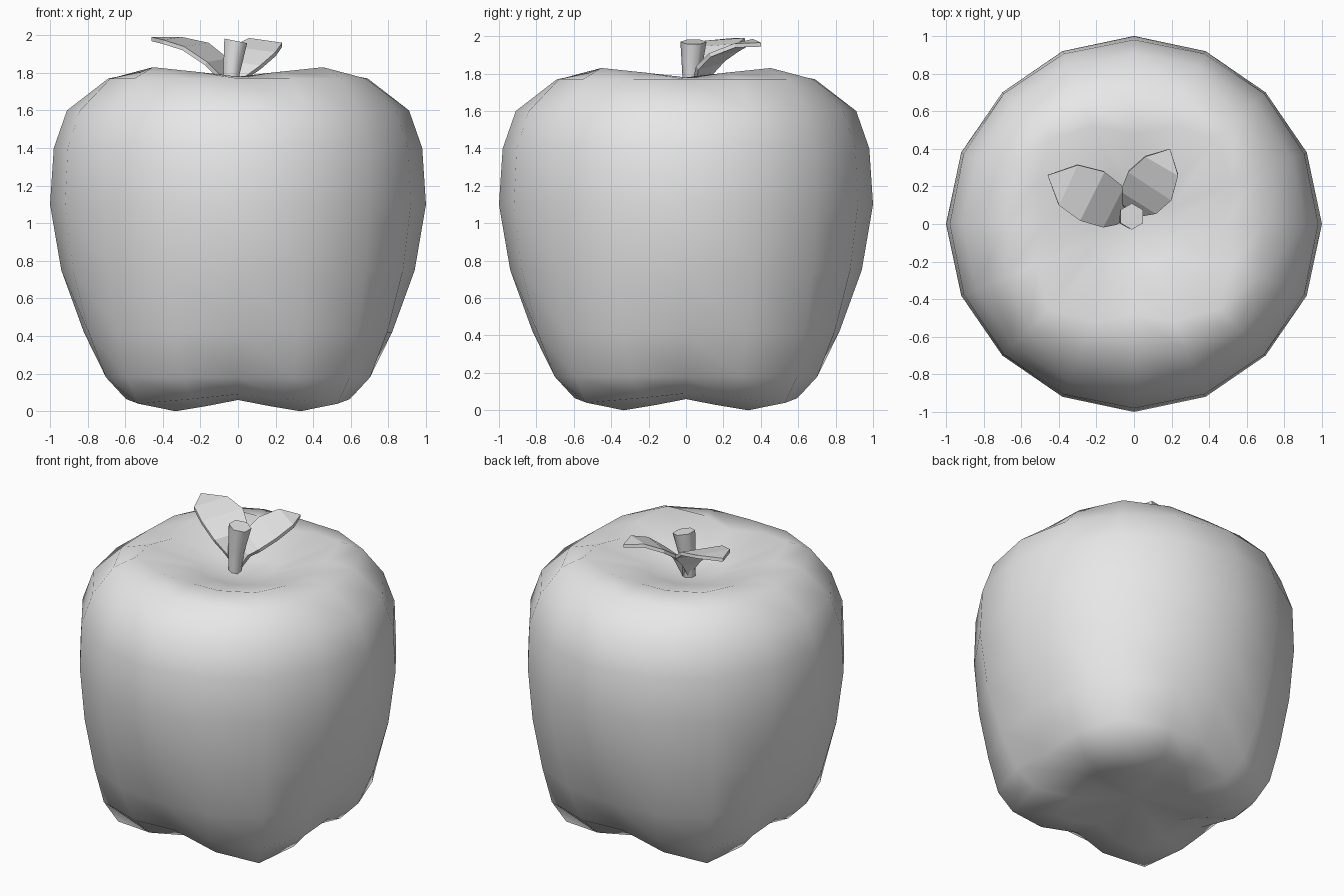
import bpy
import bmesh
from math import pi, cos, sin
from mathutils import Vector

cube = bpy.data.objects.get("Cube")
if cube:
    bpy.data.objects.remove(cube, do_unlink=True)

grey = bpy.data.materials.new("plain grey")
grey.use_nodes = True
grey.diffuse_color = (0.8, 0.8, 0.8, 1)
grey.node_tree.nodes["Principled BSDF"].inputs["Base Color"].default_value = (0.8, 0.8, 0.8, 1)


def add_object(name, bm, smooth=False):
    bmesh.ops.recalc_face_normals(bm, faces=bm.faces)
    mesh = bpy.data.meshes.new(name)
    bm.to_mesh(mesh)
    bm.free()
    for p in mesh.polygons:
        p.use_smooth = smooth
    mesh.materials.append(grey)
    obj = bpy.data.objects.new(name, mesh)
    bpy.context.collection.objects.link(obj)
    return obj


def skin(bm, rings):
    # Bridge neighbouring closed rings with quads
    for a, b in zip(rings, rings[1:]):
        n = len(a)
        for i in range(n):
            bm.faces.new((a[i], a[(i + 1) % n], b[(i + 1) % n], b[i]))


# Fruit: a lathe whose profile swells into four lobes on the diagonals
valley = [(.2, 1.69), (.48, 1.78), (.69, 1.77), (.91, 1.6), (.98, 1.4), (1, 1.1),
          (.94, .75), (.82, .42), (.68, .18), (.54, .09), (.33, .06)]
lobe = [(.24, 1.70), (.64, 1.83), (.78, 1.77), (.91, 1.6), (.98, 1.4), (.99, 1.1),
        (.96, .75), (.9, .42), (.84, .18), (.75, .04), (.47, 0)]
SIDES = 16
bm = bmesh.new()
rings = []
for (r0, z0), (r1, z1) in zip(valley, lobe):
    ring = []
    for i in range(SIDES):
        a = 2 * pi * i / SIDES
        t = sin(2 * a) ** 2
        r = r0 + (r1 - r0) * t
        ring.append(bm.verts.new((r * cos(a), r * sin(a), z0 + (z1 - z0) * t)))
    rings.append(ring)
skin(bm, rings)
for ring, z in ((rings[0], 1.66), (rings[-1], .1)):
    pole = bm.verts.new((0, 0, z))
    for i in range(SIDES):
        bm.faces.new((ring[i], ring[(i + 1) % SIDES], pole))
add_object("fruit", bm, True)

# Stem: tapered, slightly leaning six-sided stalk
bm = bmesh.new()
rings = []
for x, y, z, r in ((-.04, .02, 1.62, .035), (-.035, .03, 1.8, .05), (-.012, .04, 1.97, .07)):
    rings.append([bm.verts.new((x + r * sin(pi * i / 3), y + r * cos(pi * i / 3), z - .2 * r * sin(pi * i / 3)))
                  for i in range(6)])
skin(bm, rings)
bm.faces.new(rings[0])
bm.faces.new(rings[-1])
stem = add_object("stem", bm)
bpy.context.view_layer.objects.active = stem
stem.select_set(True)
bpy.ops.object.shade_smooth_by_angle(angle=1.1)


# Leaves: strips between two edges, from a base point to a tip, thickened
def leaf(name, base, tip, edge_a, edge_b):
    bm = bmesh.new()
    a = [bm.verts.new(p) for p in edge_a]
    b = [bm.verts.new(p) for p in edge_b]
    start, end = bm.verts.new(base), bm.verts.new(tip)
    bm.faces.new((start, a[0], b[0]))
    for i in range(len(a) - 1):
        bm.faces.new((a[i], a[i + 1], b[i + 1], b[i]))
    bm.faces.new((a[-1], end, b[-1]))
    bm.normal_update()
    obj = add_object(name, bm)
    mod = obj.modifiers.new("thickness", 'SOLIDIFY')
    mod.thickness = .022
    mod.offset = 0


leaf("right_leaf", (-.04, .04, 1.68), (-.46, .26, 1.98),
     [(-.10, 0, 1.78), (-.17, -.015, 1.85), (-.29, .02, 1.93), (-.40, .10, 1.965)],
     [(-.06, .13, 1.79), (-.06, .20, 1.87), (-.16, .28, 1.95), (-.30, .315, 1.98)])
leaf("left_leaf", (-.02, .05, 1.68), (.19, .40, 1.955),
     [(.05, .05, 1.78), (.12, .06, 1.83), (.20, .13, 1.90), (.235, .26, 1.95)],
     [(-.07, .12, 1.80), (-.07, .18, 1.86), (-.03, .28, 1.93), (.06, .36, 1.975)])
